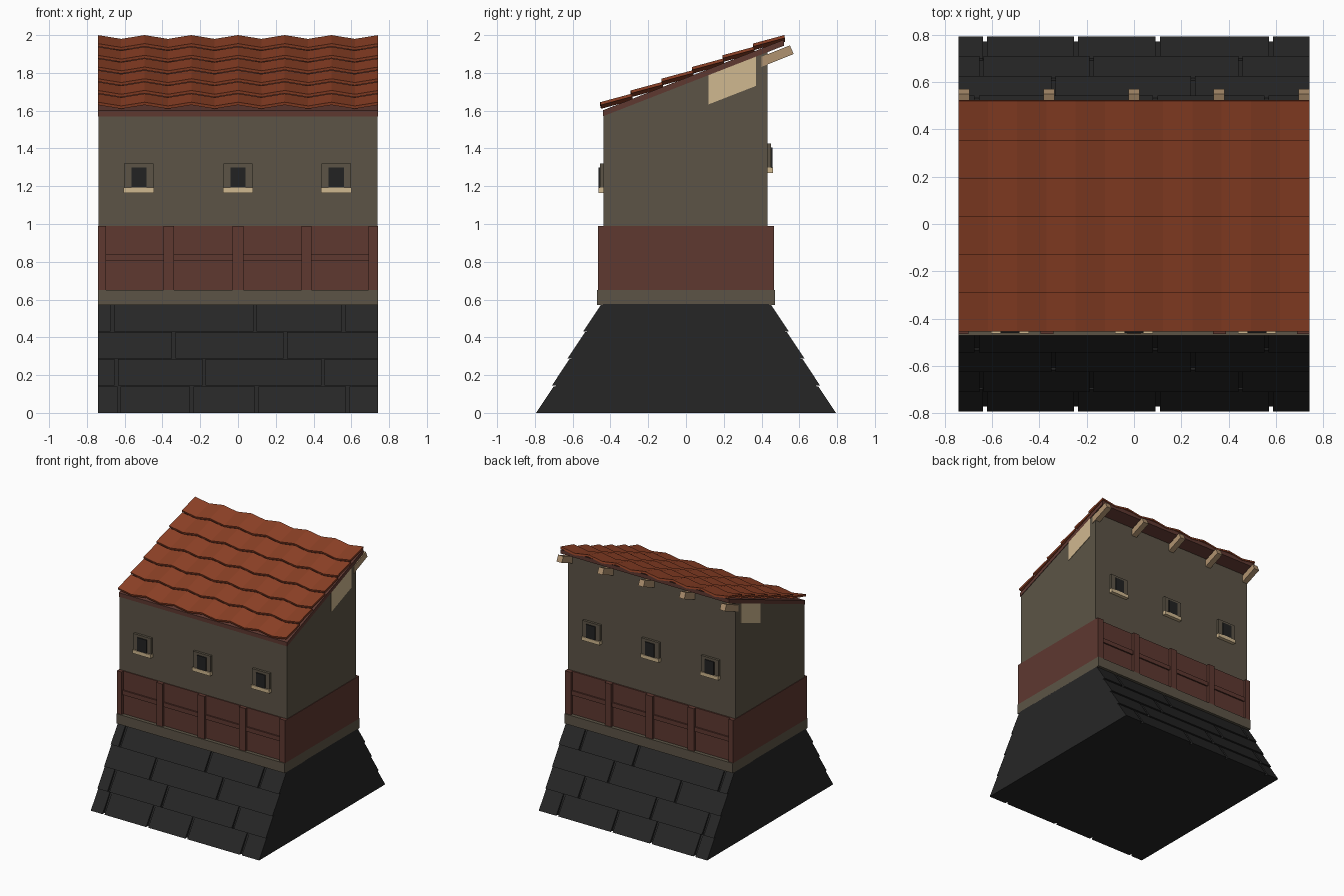
import bpy, bmesh, math

cube = bpy.data.objects.get("Cube")
if cube:
    bpy.data.objects.remove(cube, do_unlink=True)


def material(name, *rgb):
    lin = [((c / 255 + 0.055) / 1.055) ** 2.4 for c in rgb] + [1]
    m = bpy.data.materials.new(name)
    m.use_nodes = True
    m.diffuse_color = lin
    bsdf = m.node_tree.nodes["Principled BSDF"]
    bsdf.inputs["Base Color"].default_value = lin
    bsdf.inputs["Roughness"].default_value = 0.9
    return m


STONE = material("dark stone", 38, 38, 38)
PLASTER = material("olive plaster", 92, 84, 70)
WOOD = material("red brown wood", 94, 56, 48)
TILE = material("orange roof tile", 142, 65, 38)
CREAM = material("cream", 208, 184, 144)
RAFTER = material("light wood", 176, 146, 112)
DARK = material("window dark", 34, 34, 34)


def finish(name, bm, mat):
    bmesh.ops.recalc_face_normals(bm, faces=bm.faces)
    mesh = bpy.data.meshes.new(name)
    bm.to_mesh(mesh)
    bm.free()
    mesh.materials.append(mat)
    ob = bpy.data.objects.new(name, mesh)
    bpy.context.collection.objects.link(ob)
    return ob


def prism(bm, profile, x0, x1):
    """Extrude a side profile of (y, z) points from x0 to x1."""
    a = [bm.verts.new((x0, y, z)) for y, z in profile]
    b = [bm.verts.new((x1, y, z)) for y, z in profile]
    n = len(a)
    bm.faces.new(a)
    bm.faces.new(b[::-1])
    for i in range(n):
        j = (i + 1) % n
        bm.faces.new((a[i], b[i], b[j], a[j]))


def box(bm, x0, x1, y0, y1, z0, z1):
    prism(bm, [(y0, z0), (y1, z0), (y1, z1), (y0, z1)], x0, x1)


def solid(name, profile, x0, x1, mat):
    bm = bmesh.new()
    prism(bm, profile, x0, x1)
    return finish(name, bm, mat)


HALF = 0.742
COURSE = 0.144


def slope(z):
    return 0.772 - 0.58 * z


def roof(y, lift=0.0):
    return (y, 1.57 + 0.39 * (y + 0.44) + lift)


# Sloped stone base with overlapping courses on front and back
top = 4 * COURSE
solid("base_core", [(-slope(0), 0), (slope(0), 0), (slope(top), top), (-slope(top), top)],
      -HALF, HALF, STONE)
joints = [(-0.63, -0.245, 0.1, 0.58), (-0.645, -0.18, 0.45),
          (-0.34, 0.25), (-0.665, 0.09, 0.56)]
bm = bmesh.new()
for row, cuts in enumerate(joints):
    z0 = row * COURSE
    z1 = z0 + COURSE - 0.004
    edges = [-HALF - 0.009, *cuts, HALF + 0.009]
    for left, right in zip(edges, edges[1:]):
        for s in (-1, 1):
            prism(bm, [(s * (slope(z0) - 0.02), z0), (s * (slope(z0) + 0.022), z0),
                       (s * (slope(z1) + 0.01), z1), (s * (slope(z1) - 0.02), z1)],
                  left + 0.009, right - 0.009)
finish("base_stones", bm, STONE)

# Plaster ledge, panelled storey and upper walls
bm = bmesh.new()
box(bm, -HALF, HALF, -0.472, 0.472, top - 0.004, 0.65)
finish("ledge", bm, PLASTER)

bm = bmesh.new()
box(bm, -HALF, HALF, -0.443, 0.443, 0.65, 0.99)
for s in (-1, 1):
    for x0, x1 in ((-HALF, -0.7), (-0.395, -0.34), (-0.03, 0.03), (0.335, 0.39), (0.69, HALF)):
        box(bm, x0, x1, s * 0.44, s * 0.465, 0.65, 0.99)
    box(bm, -0.7, 0.69, s * 0.44, s * 0.454, 0.805, 0.84)
finish("timber_panels", bm, WOOD)

solid("upper_walls", [(-0.436, 0.98), (0.432, 0.98), roof(0.432), roof(-0.436)],
      -0.738, 0.738, PLASTER)

# Cream patches under the eaves on both sides
for side, s in (("right", -1), ("left", 1)):
    solid("wall_patch_" + side,
          [roof(0.12, -0.155), roof(0.37, -0.155), roof(0.37), roof(0.12)],
          s * 0.736, s * 0.742, CREAM)

# Windows, higher on the back than on the front
for name, s, z, wall in (("front", -1, 1.165, 0.434), ("back", 1, 1.27, 0.43)):
    frames, panes, sills = bmesh.new(), bmesh.new(), bmesh.new()
    for x in (-0.525, 0, 0.52):
        box(frames, x - 0.078, x + 0.078, s * wall, s * (wall + 0.021), z + 0.02, z + 0.155)
        box(panes, x - 0.04, x + 0.04, s * (wall + 0.015), s * (wall + 0.028), z + 0.025, z + 0.135)
        box(sills, x - 0.08, x + 0.08, s * wall, s * (wall + 0.03), z, z + 0.028)
    finish(name + "_window_frames", frames, PLASTER)
    finish(name + "_window_panes", panes, DARK)
    finish(name + "_window_sills", sills, CREAM)

# Roof board and rafters showing at the back
solid("roof_board", [roof(-0.44), roof(0.52), roof(0.52, 0.032), roof(-0.44, 0.032)],
      -HALF, HALF, WOOD)
bm = bmesh.new()
for x in (-0.719, -0.36, 0, 0.36, 0.719):
    prism(bm, [(0.4, 1.832), (0.57, 1.9), (0.55, 1.946), (0.4, 1.886)], x - 0.023, x + 0.023)
finish("rafters", bm, RAFTER)

# Wavy tile rows, each lifted at its lower edge
bm = bmesh.new()
STEPS = 24
for row in range(6):
    y0 = -0.45 + 0.1615 * row
    z0 = 1.645 + 0.062 * row
    rings = []
    for i in range(STEPS + 1):
        x = -HALF + 2 * HALF * i / STEPS
        dip = 0.01 * (math.cos(math.tau * 6 * i / STEPS) - 1)
        rings.append([bm.verts.new((x, y, z + dip)) for y, z in
                      ((y0, z0 - 0.015), (y0 + 0.166, z0 + 0.03),
                       (y0 + 0.1625, z0 + 0.045), (y0 - 0.004, z0))])
    bm.faces.new(rings[0])
    bm.faces.new(rings[-1][::-1])
    for a, b in zip(rings, rings[1:]):
        for k in range(4):
            bm.faces.new((a[k], a[k - 1], b[k - 1], b[k]))
finish("roof_tiles", bm, TILE)
